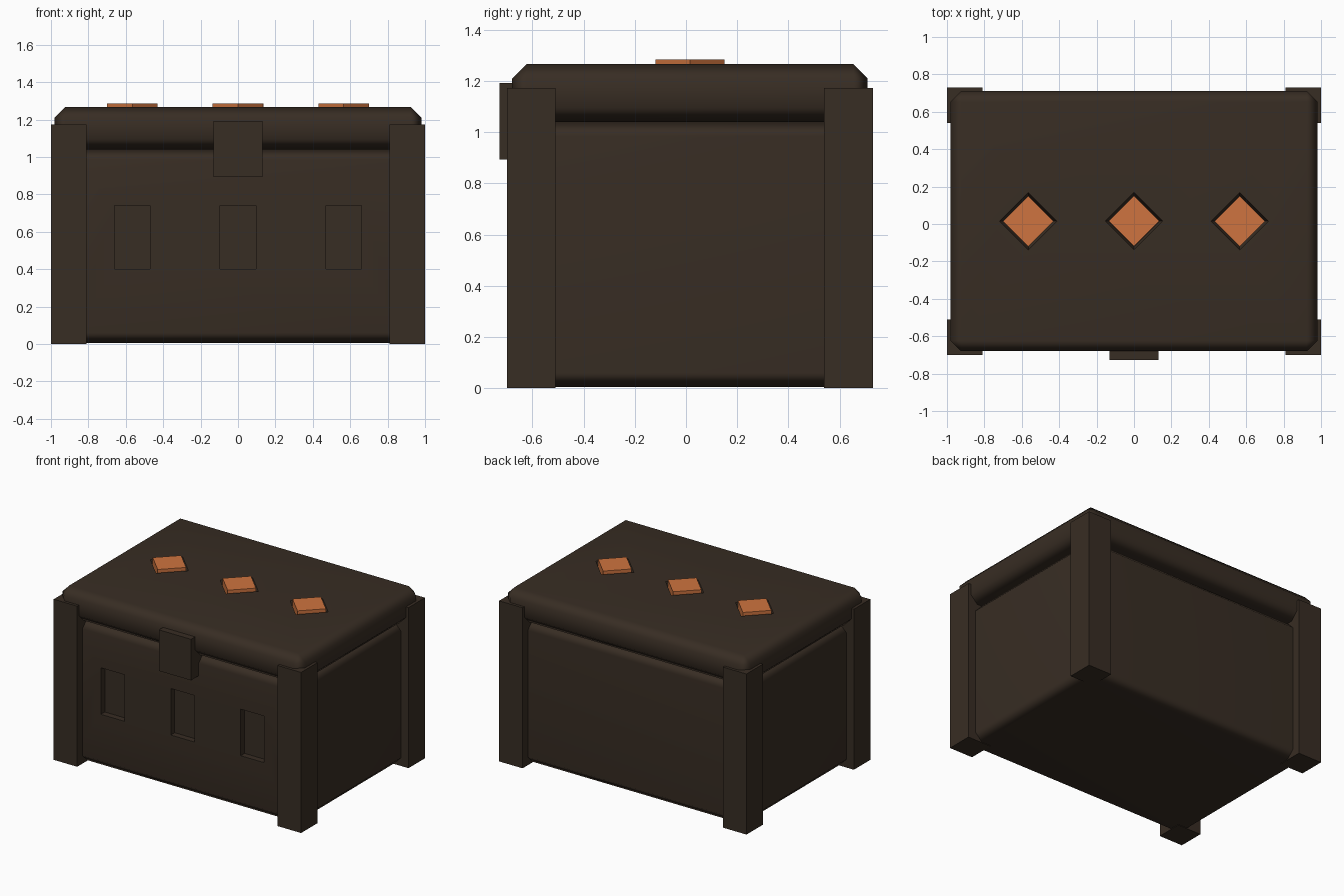
import bpy, bmesh, math
from mathutils import Matrix, Vector

default = bpy.data.objects.get("Cube")
if default:
    bpy.data.objects.remove(default, do_unlink=True)

CENTRE_Y = 0.015
SPACING = 0.565


def material(name, colour):
    m = bpy.data.materials.new(name)
    m.use_nodes = True
    m.diffuse_color = (*colour, 1)
    bsdf = m.node_tree.nodes["Principled BSDF"]
    bsdf.inputs["Base Color"].default_value = (*colour, 1)
    bsdf.inputs["Roughness"].default_value = 0.8
    return m


brown = material("dark brown", (0.039, 0.026, 0.017))
orange = material("orange", (0.62, 0.175, 0.05))


def finish(name, bm, mat):
    mesh = bpy.data.meshes.new(name)
    bm.to_mesh(mesh)
    bm.free()
    mesh.materials.append(mat)
    ob = bpy.data.objects.new(name, mesh)
    bpy.context.collection.objects.link(ob)
    return ob


def box(name, low, high, mat=brown, bevel=0):
    low, high = Vector(low), Vector(high)
    bm = bmesh.new()
    bmesh.ops.create_cube(bm, size=1, matrix=Matrix.Translation((low + high) / 2)
                          @ Matrix.Diagonal((*(high - low), 1)))
    if bevel:
        bmesh.ops.bevel(bm, geom=bm.edges[:], offset=bevel, segments=1,
                        profile=0.5, affect='EDGES')
    return finish(name, bm, mat)


def diamond(name, x, bottom, top, r_bottom, r_top, mat):
    # four-sided prism with its corners on the x and y axes
    bm = bmesh.new()
    bmesh.ops.create_cone(bm, cap_ends=True, segments=4, radius1=r_bottom,
                          radius2=r_top, depth=top - bottom)
    for v in bm.verts:
        a = round(math.atan2(v.co.y, v.co.x) / (math.pi / 2)) * math.pi / 2
        r = v.co.xy.length
        v.co = (x + r * math.cos(a), CENTRE_Y + r * math.sin(a),
                v.co.z + (top + bottom) / 2)
    return finish(name, bm, mat)


def cut_and_smooth(ob, cutters):
    bpy.context.view_layer.objects.active = ob
    for c in cutters:
        mod = ob.modifiers.new("recess", 'BOOLEAN')
        mod.operation, mod.solver, mod.object = 'DIFFERENCE', 'EXACT', c
        bpy.ops.object.modifier_apply(modifier=mod.name)
        bpy.data.objects.remove(c, do_unlink=True)
    bpy.ops.object.select_all(action='DESELECT')
    ob.select_set(True)
    bpy.ops.object.shade_smooth_by_angle(angle=math.radians(50))
    mod = ob.modifiers.new("flat panels", 'WEIGHTED_NORMAL')
    mod.keep_sharp = True


# Chest body with three shallow recesses in the front
body = box("body", (-0.94, -0.64, 0.004), (0.94, 0.67, 1.04), bevel=0.056)
cut_and_smooth(body, [
    box("recess_cutter", (i * SPACING - 0.095, -0.8, 0.40),
        (i * SPACING + 0.095, -0.595, 0.74)) for i in (-1, 0, 1)])

# Lid with diamond sockets
lid = box("lid", (-0.98, -0.68, 1.04), (0.98, 0.71, 1.266), bevel=0.056)
cut_and_smooth(lid, [
    diamond("socket_cutter", i * SPACING, 1.226, 1.286, 0.136, 0.163, brown)
    for i in (-1, 0, 1)])

# Orange studs set in the sockets
for i, side in ((-1, "right"), (0, "middle"), (1, "left")):
    diamond("stud_" + side, i * SPACING, 1.21, 1.285, 0.135, 0.135, orange)

# Corner posts
for end, y in (("front", -0.70), ("back", 0.54)):
    for side, x in (("right", -1.0), ("left", 0.81)):
        box(f"post_{end}_{side}", (x, y, 0), (x + 0.19, y + 0.19, 1.173))

# Latch plate
box("latch", (-0.13, -0.728, 0.893), (0.13, -0.60, 1.193))
